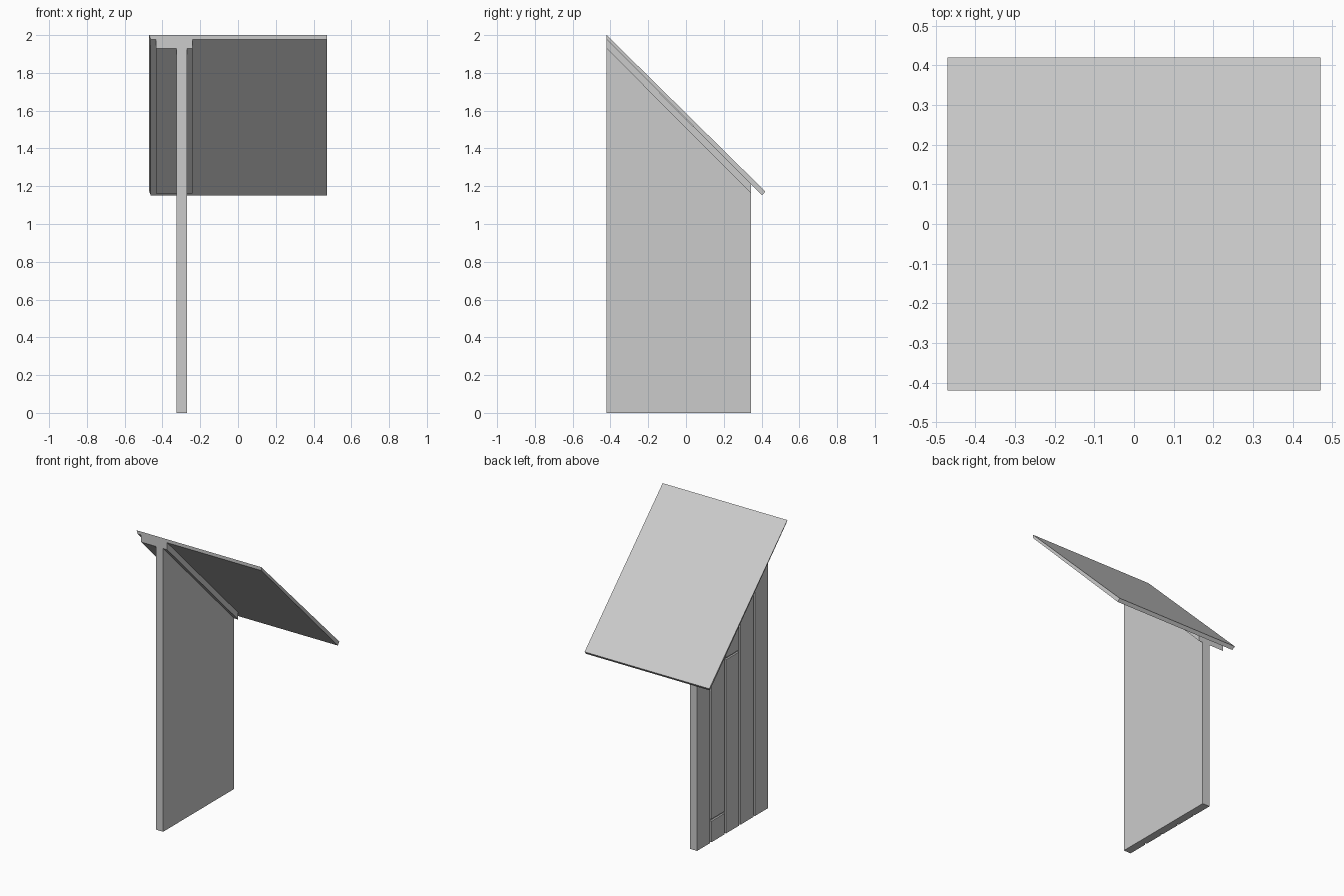
import bpy
import bmesh

cube = bpy.data.objects.get("Cube")
if cube:
    bpy.data.objects.remove(cube, do_unlink=True)

grey = bpy.data.materials.new("light_grey")
grey.use_nodes = True
grey.diffuse_color = (0.6, 0.6, 0.6, 1)
grey.node_tree.nodes["Principled BSDF"].inputs["Base Color"].default_value = (0.6, 0.6, 0.6, 1)

FRONT, BACK = -0.42, 0.345
OUTER, PANEL, INNER = -0.325, -0.313, -0.27


def roof_under(y):
    """Height of the underside of the roof."""
    return 1.977 - 1.004 * (y - FRONT)


def rafter_under(y):
    """Height of the underside of the rafter."""
    return roof_under(y) - 0.048


def prism(name, profile, x0, x1, lower_inset=0):
    """Extrude a (y, z) profile along x."""
    bm = bmesh.new()
    face = bm.faces.new([bm.verts.new((x0, y, z)) for y, z in profile])
    if lower_inset:
        for v in list(bm.verts)[:2]:
            v.co.x += lower_inset
    ends = bmesh.ops.extrude_face_region(bm, geom=[face])["geom"]
    for v in ends:
        if isinstance(v, bmesh.types.BMVert):
            v.co.x = x1
    bmesh.ops.recalc_face_normals(bm, faces=bm.faces)
    mesh = bpy.data.meshes.new(name)
    bm.to_mesh(mesh)
    bm.free()
    mesh.materials.append(grey)
    obj = bpy.data.objects.new(name, mesh)
    bpy.context.collection.objects.link(obj)
    return obj


def upright(name, y0, y1, x0, x1, bottom=0, top=None):
    """Wall piece whose top is level, or follows the rafter."""
    t0 = rafter_under(y0) if top is None else top
    t1 = rafter_under(y1) if top is None else top
    prism(name, [(y0, bottom), (y1, bottom), (y1, t1), (y0, t0)], x0, x1)


# Sloping roof, with its lower edge cut back on one side
prism("roof", [(FRONT, 1.977), (0.403, 1.152), (0.42, 1.172), (FRONT, 2.0)],
      -0.47, 0.47, lower_inset=0.008)

# Wide rafter under the roof, on top of the wall
prism("rafter", [(FRONT, rafter_under(FRONT)), (BACK, rafter_under(BACK)),
                 (BACK, roof_under(BACK)), (FRONT, roof_under(FRONT))], -0.435, -0.24)

# Plain inner panel of the wall
upright("wall_panel", FRONT, BACK, PANEL, INNER)

# Vertical boards on the outer side, two of them pieced with a seam
count, gap = 5, 0.014
pitch = (BACK - FRONT + gap) / count
seams = {1: 0.15, 2: 1.19}
for i in range(count):
    y1 = BACK - i * pitch
    y0 = y1 - pitch + gap
    if i in seams:
        z = seams[i]
        upright(f"board_{i + 1}_lower", y0, y1, OUTER, PANEL, top=z - gap / 2)
        upright(f"board_{i + 1}_upper", y0, y1, OUTER, PANEL, bottom=z + gap / 2)
    else:
        upright(f"board_{i + 1}", y0, y1, OUTER, PANEL)
